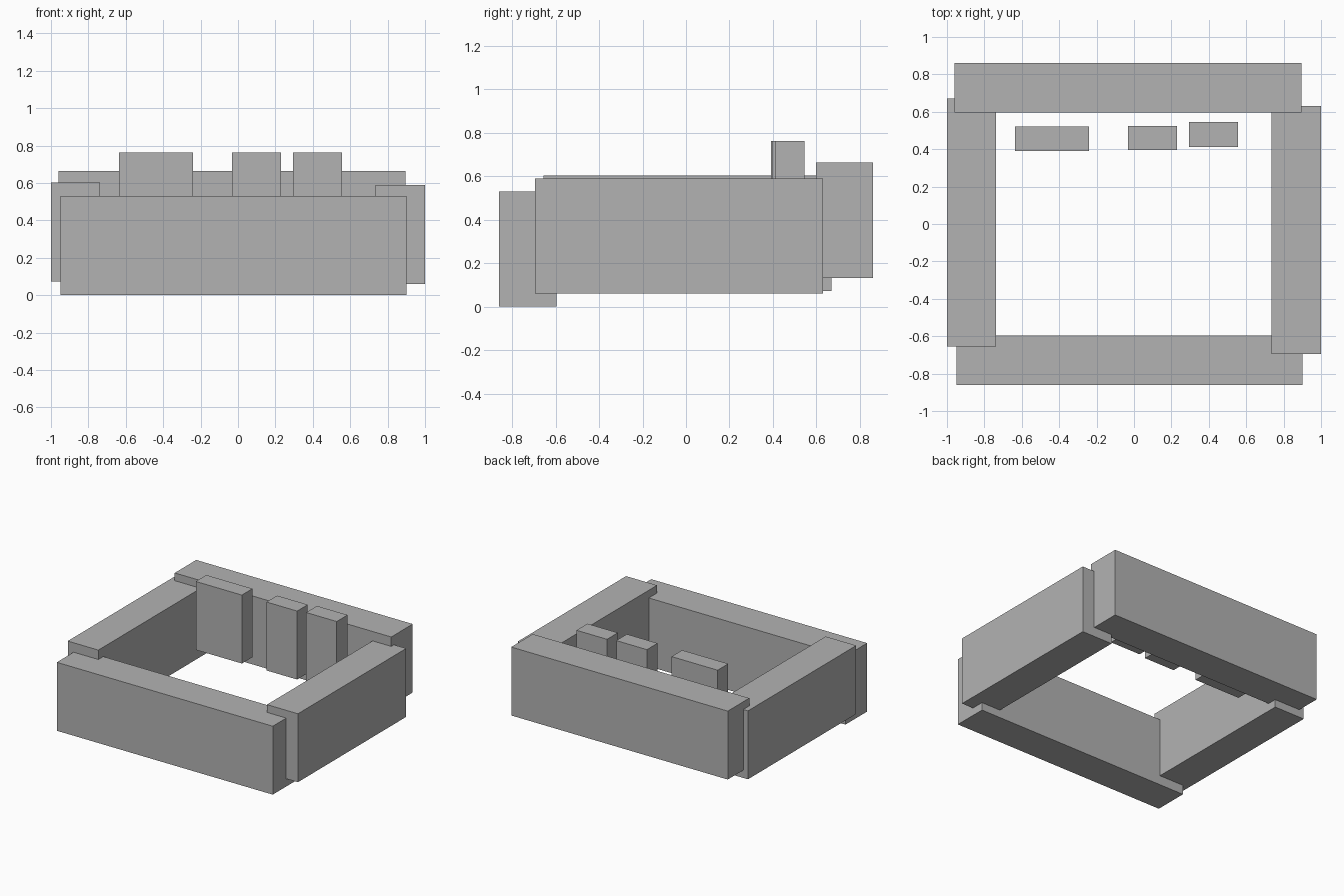
import bpy
import bmesh

default_cube = bpy.data.objects.get("Cube")
if default_cube:
    bpy.data.objects.remove(default_cube, do_unlink=True)

# Single plain grey
grey = bpy.data.materials.new("plain_grey")
grey.use_nodes = True
colour = (0.45, 0.45, 0.45, 1)
grey.diffuse_color = colour
grey.node_tree.nodes["Principled BSDF"].inputs["Base Color"].default_value = colour


def box(name, x, y, z):
    """Flat-faced block spanning the given (low, high) ranges."""
    bm = bmesh.new()
    bmesh.ops.create_cube(bm, size=1)
    for v in bm.verts:
        v.co = [r[1] if c > 0 else r[0] for c, r in zip(v.co, (x, y, z))]
    mesh = bpy.data.meshes.new(name)
    bm.to_mesh(mesh)
    bm.free()
    mesh.materials.append(grey)
    obj = bpy.data.objects.new(name, mesh)
    bpy.context.collection.objects.link(obj)
    return obj


HEIGHT = 0.53

# Four thick walls, set at slightly different heights
box("front_wall", (-0.95, 0.90), (-0.86, -0.595), (0, HEIGHT))
box("back_wall", (-0.96, 0.895), (0.597, 0.86), (0.133, 0.133 + HEIGHT))
box("left_wall", (0.735, 1.0), (-0.695, 0.63), (0.06, 0.06 + HEIGHT))
box("right_wall", (-1.0, -0.738), (-0.655, 0.67), (0.073, 0.073 + HEIGHT))

# Upright slabs standing inside the back wall
TOP = 0.763
for name, x, y in (
    ("wide_slab", (-0.635, -0.24), (0.39, 0.52)),
    ("middle_slab", (-0.033, 0.23), (0.395, 0.525)),
    ("end_slab", (0.295, 0.557), (0.412, 0.545)),
):
    box(name, x, y, (TOP - HEIGHT, TOP))
